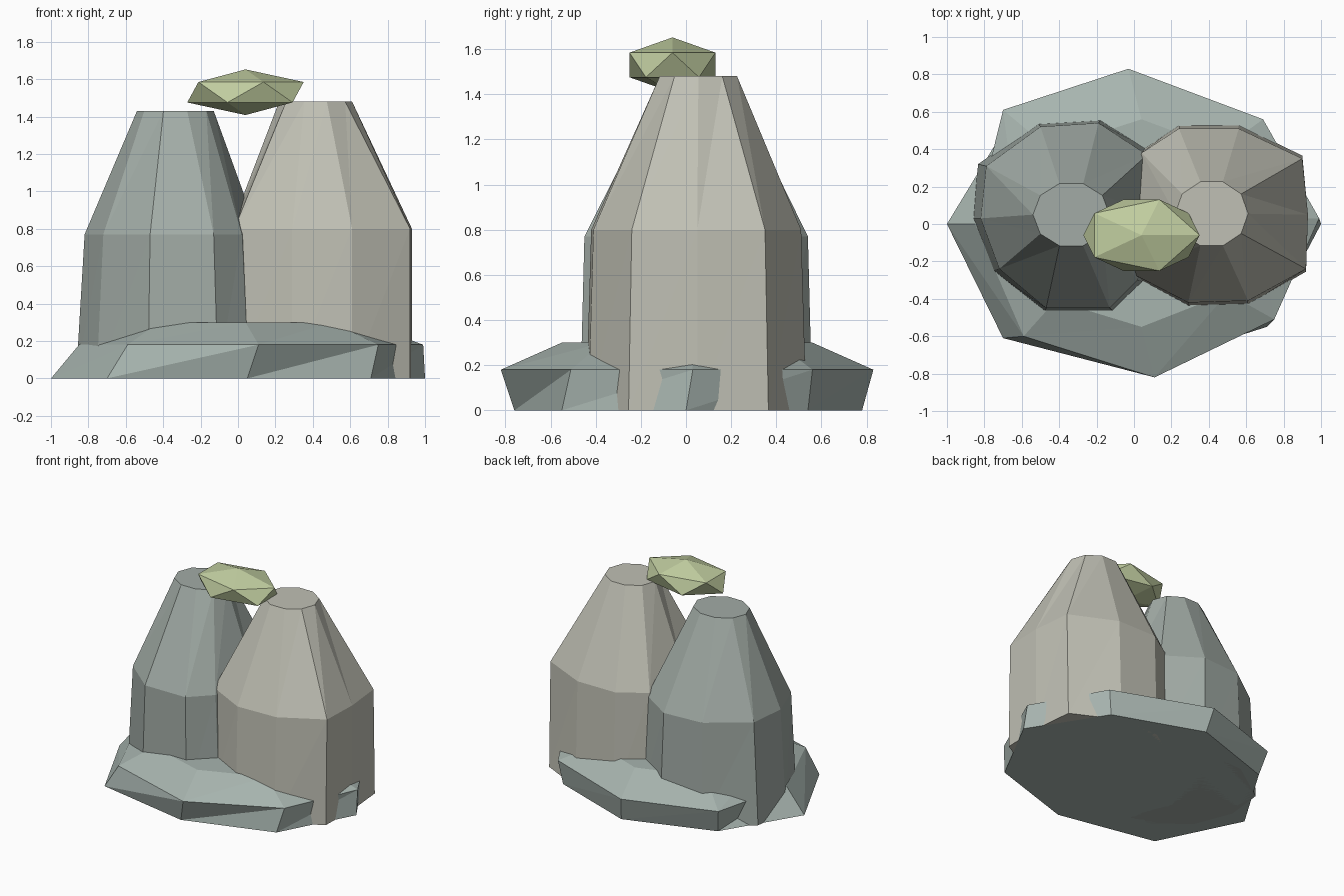
import bpy, bmesh
from math import cos, sin, pi

if "Cube" in bpy.data.objects:
    bpy.data.objects.remove(bpy.data.objects["Cube"])


def material(name, rgb):
    m = bpy.data.materials.new(name)
    m.diffuse_color = (*rgb, 1)
    m.use_nodes = True
    m.node_tree.nodes["Principled BSDF"].inputs["Base Color"].default_value = m.diffuse_color
    return m


def finish(name, bm, mat):
    bmesh.ops.recalc_face_normals(bm, faces=bm.faces)
    me = bpy.data.meshes.new(name)
    bm.to_mesh(me)
    bm.free()
    ob = bpy.data.objects.new(name, me)
    bpy.context.collection.objects.link(ob)
    me.materials.append(mat)
    return ob


def loft(name, rings, mat):
    """Closed faceted solid through rings given as (z, [(x, y), ...])."""
    bm = bmesh.new()
    loops = [[bm.verts.new((x, y, z)) for x, y in pts] for z, pts in rings]
    n = len(loops[0])
    for a, b in zip(loops, loops[1:]):
        for i in range(n):
            j = (i + 1) % n
            bm.faces.new((a[i], a[j], b[j]))
            bm.faces.new((a[i], b[j], b[i]))
    bm.faces.new(loops[0][::-1])
    bm.faces.new(loops[-1])
    return finish(name, bm, mat)


def ellipse(cx, cy, rx, ry, n=10):
    return [(cx + rx * cos(2 * pi * i / n), cy + ry * sin(2 * pi * i / n)) for i in range(n)]


def scaled(pts, cx, cy, sx, sy):
    return [(cx + (x - cx) * sx, cy + (y - cy) * sy) for x, y in pts]


slab_mat = material("slab_stone", (0.39, 0.46, 0.43))
cool_mat = material("cool_stone", (0.36, 0.41, 0.38))
warm_mat = material("warm_stone", (0.53, 0.53, 0.46))
moss_mat = material("moss", (0.53, 0.61, 0.35))

# Low eight-sided base slab
foot = [(1, 0), (0.66, 0.54), (0, 0.78), (-0.66, 0.56),
        (-1, 0), (-0.7, -0.61), (0.05, -0.76), (0.71, -0.55)]
rim = [(0.99, 0.03), (0.69, 0.56), (-0.03, 0.83), (-0.7, 0.61),
       (-0.85, 0), (-0.59, -0.6), (0.11, -0.82), (0.75, -0.51)]
crown = [(0.67, 0.02), (0.47, 0.4), (0.04, 0.56), (-0.45, 0.4),
         (-0.62, 0), (-0.42, -0.41), (0.04, -0.55), (0.5, -0.37)]
loft("base_slab", [(0, foot), (0.18, rim), (0.3, crown)], slab_mat)

# Left tapered rock
left = [(0.11, 0.05), (0.07, 0.37), (-0.19, 0.54), (-0.5, 0.52), (-0.79, 0.31),
        (-0.82, 0.03), (-0.72, -0.24), (-0.47, -0.45), (-0.13, -0.45), (0.02, -0.3)]
loft("left_rock", [(0, scaled(left, -0.36, 0.04, 1.1, 1.04)), (0.77, left),
                   (1.43, ellipse(-0.335, 0.05, 0.205, 0.175))], cool_mat)

# Right tapered rock
right = [(0.93, 0.05), (0.9, 0.35), (0.56, 0.51), (0.24, 0.51), (0.04, 0.38),
         (-0.04, 0.06), (-0.02, -0.26), (0.29, -0.42), (0.61, -0.41), (0.92, -0.24)]
loft("right_rock", [(0, scaled(right, 0.45, 0.05, 1.0, 1.05)), (0.8, right),
                    (1.48, ellipse(0.415, 0.055, 0.195, 0.18))], warm_mat)

# Flattened mossy stone resting across the two tops
bm = bmesh.new()
bmesh.ops.create_icosphere(bm, subdivisions=1, radius=1)
bmesh.ops.scale(bm, vec=(0.348, 0.224, 0.122), verts=bm.verts)
bmesh.ops.translate(bm, vec=(0.04, -0.06, 1.53), verts=bm.verts)
finish("mossy_cap_stone", bm, moss_mat)
